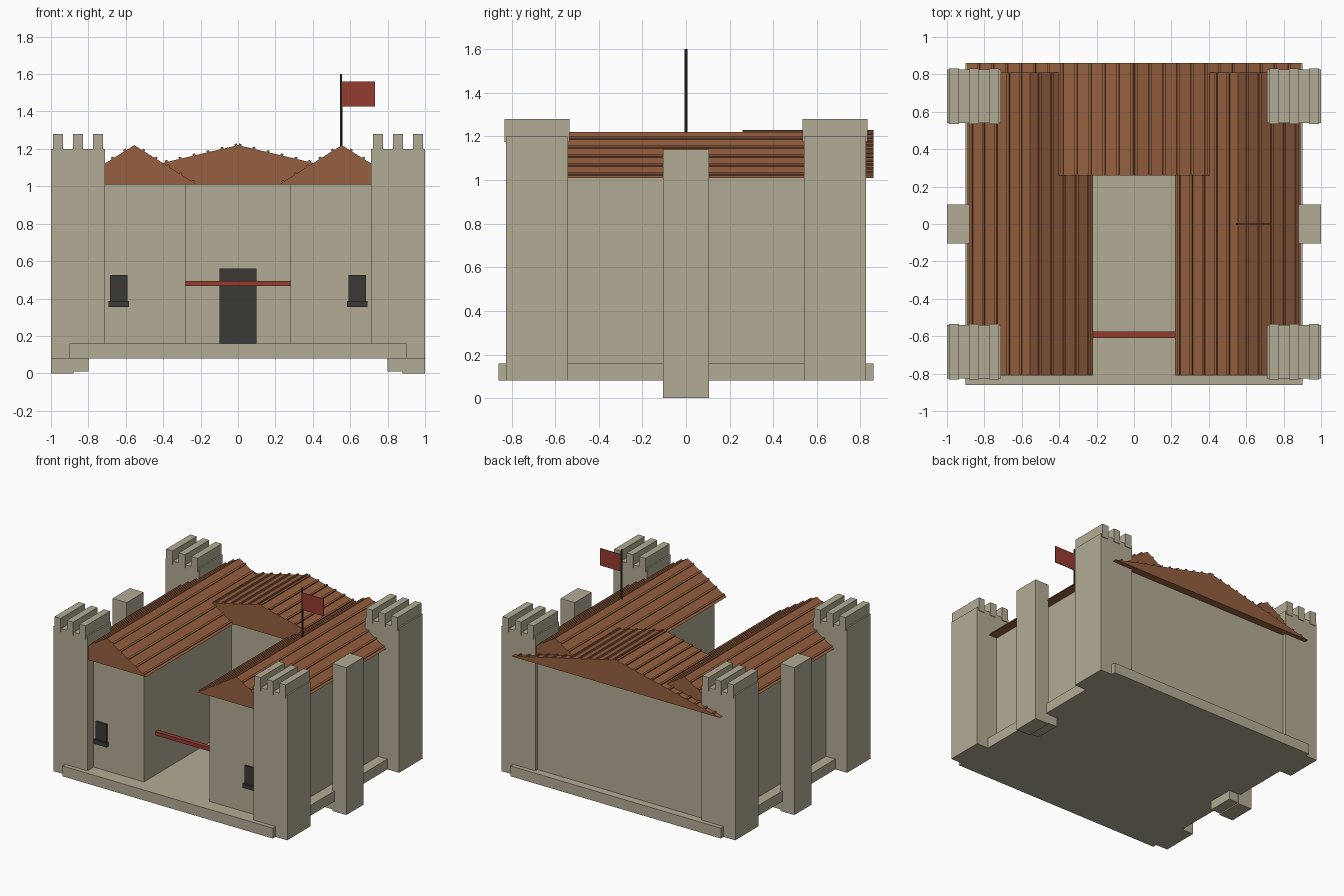
import bpy
import bmesh
from math import atan2, hypot
from mathutils import Matrix, Vector

if "Cube" in bpy.data.objects:
    bpy.data.objects.remove(bpy.data.objects["Cube"])


def material(name, rgb):
    m = bpy.data.materials.new(name)
    m.diffuse_color = (*rgb, 1)
    m.use_nodes = True
    m.node_tree.nodes["Principled BSDF"].inputs["Base Color"].default_value = m.diffuse_color
    return m


STONE = material("stone", (0.45, 0.41, 0.30))
TILE = material("roof_tile", (0.30, 0.115, 0.05))
RED = material("red", (0.30, 0.045, 0.03))
DARK = material("dark", (0.045, 0.042, 0.036))


def finish(name, bm, mat):
    bmesh.ops.recalc_face_normals(bm, faces=bm.faces[:])
    me = bpy.data.meshes.new(name)
    bm.to_mesh(me)
    bm.free()
    me.materials.append(mat)
    ob = bpy.data.objects.new(name, me)
    bpy.context.collection.objects.link(ob)
    return ob


def add_box(bm, x0, x1, y0, y1, z0, z1):
    m = Matrix.Translation(((x0 + x1) / 2, (y0 + y1) / 2, (z0 + z1) / 2))
    m = m @ Matrix.Diagonal((x1 - x0, y1 - y0, z1 - z0, 1))
    bmesh.ops.create_cube(bm, size=1, matrix=m)


def box(name, mat, *bounds):
    bm = bmesh.new()
    add_box(bm, *bounds)
    return finish(name, bm, mat)


def gable_roof(name, cx, half, y0, y1, z0, z1, first, step):
    """Solid gable prism along y with battens lying on both slopes."""
    bm = bmesh.new()
    profile = [(cx - half, z0), (cx + half, z0), (cx, z1)]
    face = bm.faces.new([bm.verts.new((x, y0, z)) for x, z in profile])
    ext = bmesh.ops.extrude_face_region(bm, geom=[face], use_keep_orig=True)
    verts = [v for v in ext["geom"] if isinstance(v, bmesh.types.BMVert)]
    bmesh.ops.translate(bm, verts=verts, vec=Vector((0, y1 - y0, 0)))
    slope = atan2(z1 - z0, half)
    for s in (-1, 1):
        d = first
        while d < half:
            z = z1 - (z1 - z0) * d / half + 0.003
            m = Matrix.Translation((cx + s * d, (y0 + y1) / 2, z))
            m = m @ Matrix.Rotation(s * slope, 4, 'Y')
            m = m @ Matrix.Diagonal((0.014, y1 - y0, 0.014, 1))
            bmesh.ops.create_cube(bm, size=1, matrix=m)
            d += step
    return finish(name, bm, TILE)


# Plinth and rear hall
box("plinth", STONE, -0.9, 0.9, -0.86, 0.86, 0.08, 0.16)
box("rear_hall", STONE, -0.822, 0.822, 0.32, 0.80, 0.16, 1.012)
gable_roof("rear_hall_roof", 0, 0.89, 0.26, 0.86, 1.01, 1.22, 0.011, 0.0745)

for s, side in ((-1, "left"), (1, "right")):
    def sx(a, b):
        return (a, b) if s > 0 else (-b, -a)

    # Side wings with roofs
    box(side + "_wing", STONE, *sx(0.28, 0.82), -0.75, 0.75, 0.16, 1.012)
    gable_roof(side + "_wing_roof", s * 0.555, 0.335, -0.81, 0.81, 1.01, 1.22, 0.05, 0.066)

    # Windows with sills
    box(side + "_window", DARK, *sx(0.59, 0.685), -0.762, -0.74, 0.36, 0.525)
    box(side + "_window_sill", DARK, *sx(0.583, 0.692), -0.775, -0.74, 0.355, 0.387)

    # Side buttress and its foot
    box(side + "_buttress", STONE, *sx(0.88, 1.0), -0.105, 0.105, 0, 1.14)
    box(side + "_buttress_foot", STONE, *sx(0.8, 0.885), -0.1, 0.1, 0.01, 0.1)

    # Corner towers with merlon strips
    for t, end in ((-1, "front"), (1, "rear")):
        y = (0.54, 0.826) if t > 0 else (-0.826, -0.54)
        box(f"{side}_{end}_tower", STONE, *sx(0.71, 1.0), *y, 0.08, 1.2)
        bm = bmesh.new()
        for c in (0.748, 0.855, 0.962):
            add_box(bm, *sx(c - 0.027, c + 0.027), y[0] - 0.005, y[1] + 0.005, 1.175, 1.28)
        finish(f"{side}_{end}_merlons", bm, STONE)

# Courtyard door and red beam
box("hall_door", DARK, -0.1, 0.1, 0.305, 0.33, 0.16, 0.56)
box("courtyard_beam", RED, -0.28, 0.28, -0.61, -0.575, 0.467, 0.495)

# Flagpole and flag
bm = bmesh.new()
bmesh.ops.create_cone(bm, cap_ends=True, segments=8, radius1=0.007, radius2=0.006,
                      depth=0.42, matrix=Matrix.Translation((0.551, 0, 1.39)))
finish("flagpole", bm, DARK)
box("flag", RED, 0.555, 0.732, -0.003, 0.003, 1.428, 1.56)
